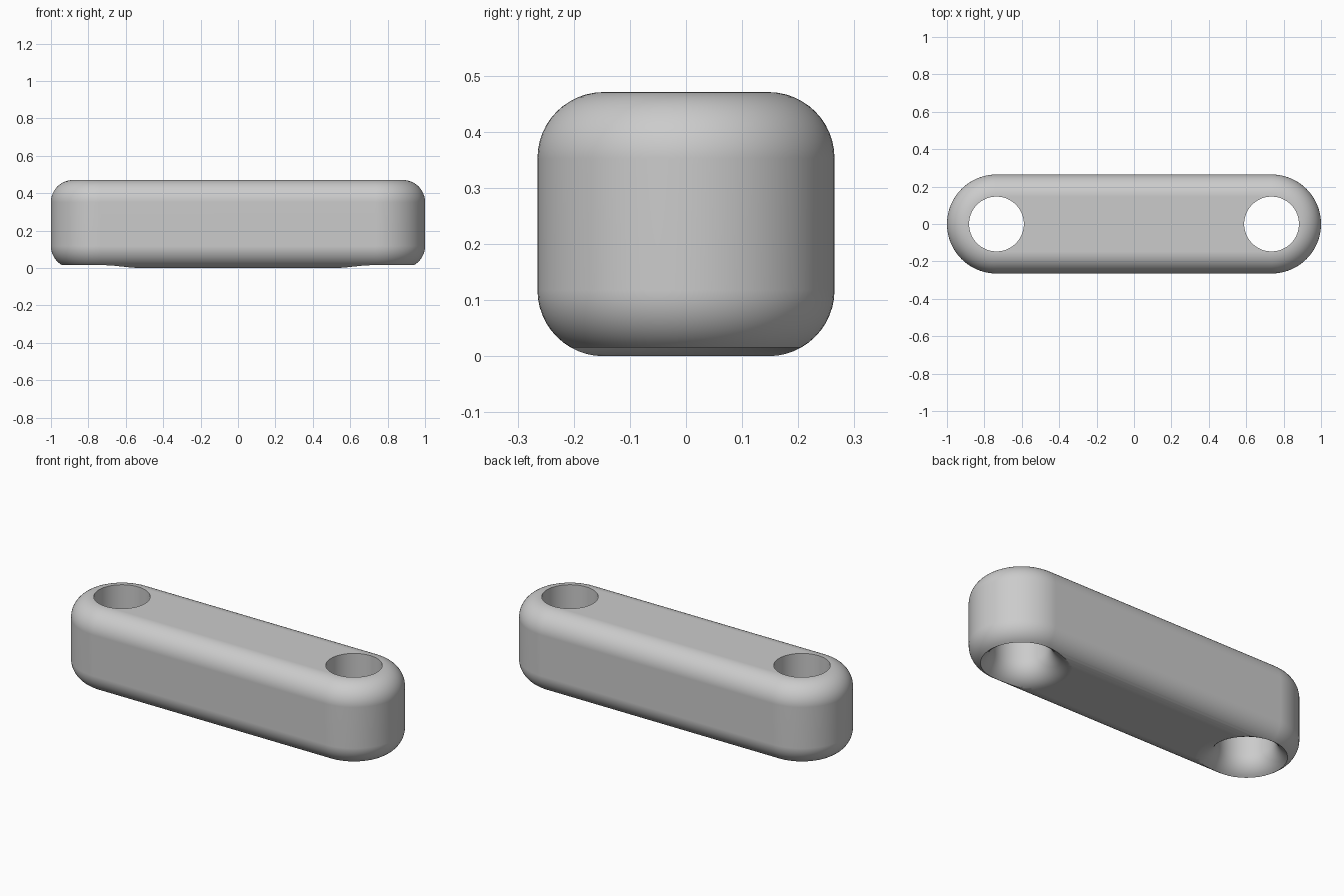
import bpy, bmesh
from math import sin, cos, pi, radians

old = bpy.data.objects.get("Cube")
if old:
    bpy.data.objects.remove(old, do_unlink=True)

UNIT = 2 / 17                 # design unit: the bar is 17 long
CENTRE = 6.25 * UNIT          # hole centres
RADIUS = 2.25 * UNIT          # rounded ends
HEIGHT = 4 * UNIT
FILLET = UNIT                 # edge rounding, outside and in the hole mouths
HOLE = 1.245 * UNIT
STEPS = 12
HALF = 48                     # segments per half circle

grey = bpy.data.materials.new("grey")
grey.use_nodes = True
colour = (0.6, 0.6, 0.6, 1)
grey.diffuse_color = colour
grey.node_tree.nodes["Principled BSDF"].inputs["Base Color"].default_value = colour


def stacked(name, profile, half_length, x=0):
    """Closed solid from stacked stadium outlines, profile of (radius, z)."""
    bm = bmesh.new()
    rings = []
    for r, z in profile:
        ring = []
        for side in (1, -1):
            for i in range(HALF + (half_length > 0)):
                a = -pi / 2 + pi * i / HALF
                ring.append(bm.verts.new((x + side * (half_length + r * cos(a)),
                                          side * r * sin(a), z)))
        rings.append(ring)
    for low, high in zip(rings, rings[1:]):
        for i in range(len(low)):
            j = (i + 1) % len(low)
            bm.faces.new((low[i], low[j], high[j], high[i]))
    bm.faces.new(rings[0][::-1])
    bm.faces.new(rings[-1])
    bmesh.ops.recalc_face_normals(bm, faces=bm.faces)
    mesh = bpy.data.meshes.new(name)
    bm.to_mesh(mesh)
    bm.free()
    mesh.materials.append(grey)
    obj = bpy.data.objects.new(name, mesh)
    bpy.context.collection.objects.link(obj)
    return obj


angles = [pi / 2 * i / STEPS for i in range(STEPS + 1)]

# Bar with rounded ends and rounded upper and lower edges
lower = [(RADIUS - FILLET * (1 - sin(a)), FILLET * (1 - cos(a))) for a in angles]
upper = [(r, HEIGHT - z) for r, z in reversed(lower)]
bar = stacked("link_bar", lower + upper, CENTRE)

# Through holes whose lower mouths flare out
flare = [(HOLE + FILLET * (1 - sin(a)), FILLET * (1 - cos(a))) for a in angles]
flare[0] = (flare[0][0], -0.0005)
cut_profile = [(flare[0][0], -0.1)] + flare + [(HOLE, HEIGHT + 0.1)]
bpy.context.view_layer.objects.active = bar
for side in (-1, 1):
    cutter = stacked("hole_cutter", cut_profile, 0, side * CENTRE)
    cutter.hide_render = True
    mod = bar.modifiers.new("hole", 'BOOLEAN')
    mod.operation = 'DIFFERENCE'
    mod.solver = 'EXACT'
    mod.object = cutter
    bpy.ops.object.modifier_apply(modifier=mod.name)
    bpy.data.objects.remove(cutter, do_unlink=True)

# Smooth shading with crisp hole rims and clean flats
bpy.ops.object.select_all(action='DESELECT')
bar.select_set(True)
bpy.ops.object.shade_smooth_by_angle(angle=radians(30))
weighted = bar.modifiers.new("weighted_normals", 'WEIGHTED_NORMAL')
weighted.keep_sharp = True
